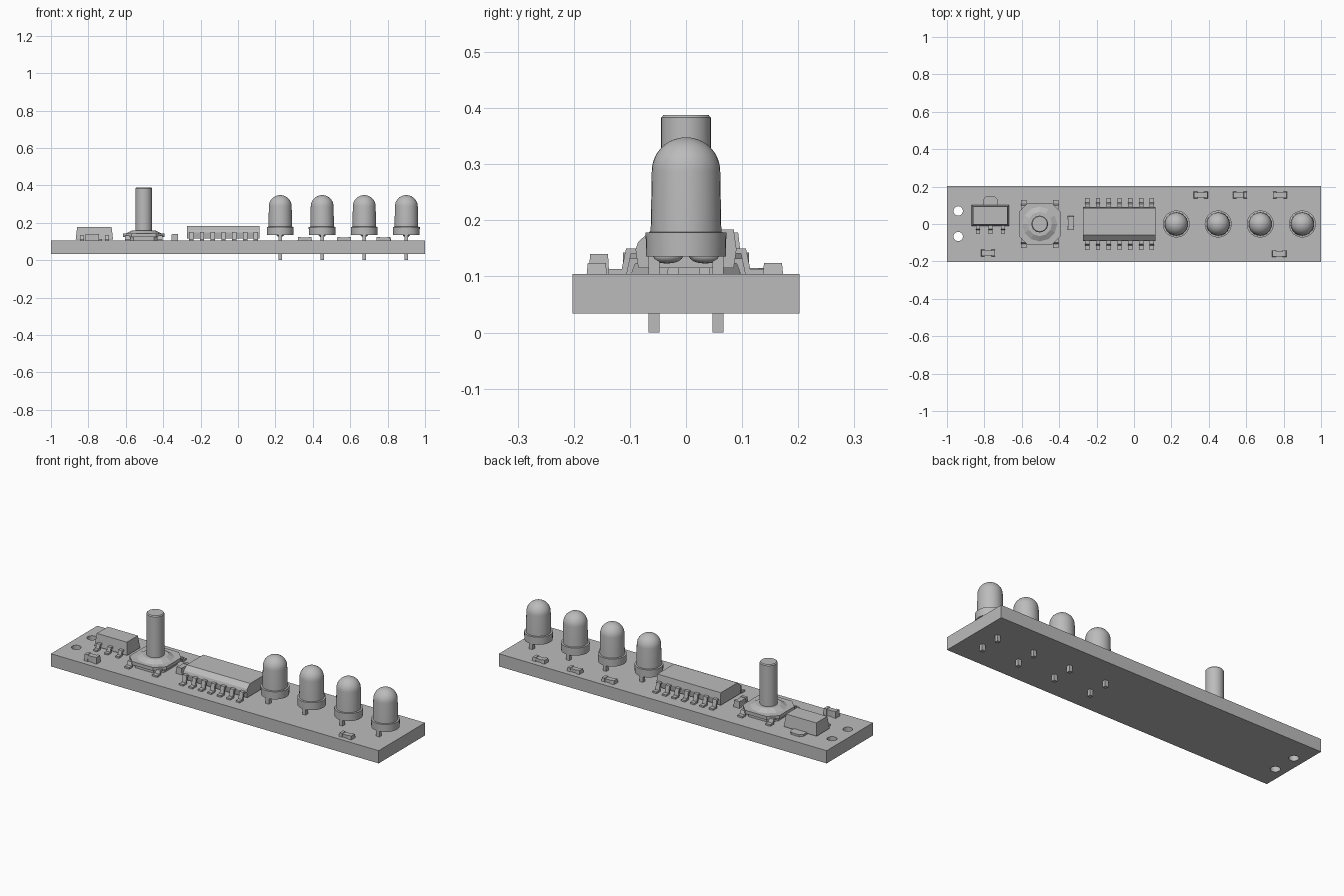
import bpy, bmesh, math
from mathutils import Matrix

if "Cube" in bpy.data.objects:
    bpy.data.objects.remove(bpy.data.objects["Cube"])

grey = bpy.data.materials.new("plain grey")
grey.use_nodes = True
grey.diffuse_color = (0.5, 0.5, 0.5, 1)
grey.node_tree.nodes["Principled BSDF"].inputs["Base Color"].default_value = (0.5, 0.5, 0.5, 1)

TOP = 0.104      # upper face of the board
BOTTOM = 0.034   # lower face of the board


def finish(bm, name, loc=(0, 0, 0), turn=0, smooth=False):
    bmesh.ops.recalc_face_normals(bm, faces=bm.faces)
    mesh = bpy.data.meshes.new(name)
    bm.to_mesh(mesh)
    bm.free()
    mesh.materials.append(grey)
    obj = bpy.data.objects.new(name, mesh)
    bpy.context.collection.objects.link(obj)
    obj.location = loc
    obj.rotation_euler.z = turn
    if smooth:
        bpy.ops.object.select_all(action="DESELECT")
        obj.select_set(True)
        bpy.context.view_layer.objects.active = obj
        bpy.ops.object.shade_smooth_by_angle(angle=math.radians(35))
    return obj


def box(name, x0, x1, y0, y1, z0, z1):
    bm = bmesh.new()
    bmesh.ops.create_cube(bm, size=1)
    bmesh.ops.scale(bm, vec=(x1 - x0, y1 - y0, z1 - z0), verts=bm.verts)
    return finish(bm, name, ((x0 + x1) / 2, (y0 + y1) / 2, (z0 + z1) / 2))


def prism(name, points, depth, axis, loc, turn=0):
    """Extrude a closed outline: 'x' takes (y, z) points, 'z' takes (x, y) points."""
    bm = bmesh.new()
    if axis == "x":
        verts = [bm.verts.new((-depth / 2, a, b)) for a, b in points]
        move = (depth, 0, 0)
    else:
        verts = [bm.verts.new((a, b, 0)) for a, b in points]
        move = (0, 0, depth)
    face = bm.faces.new(verts)
    new = bmesh.ops.extrude_face_region(bm, geom=[face], use_keep_orig=True)["geom"]
    bmesh.ops.translate(bm, vec=move, verts=[v for v in new if isinstance(v, bmesh.types.BMVert)])
    return finish(bm, name, loc, turn)


def lathe(name, profile, loc, steps=32, smooth=True):
    bm = bmesh.new()
    verts = [bm.verts.new((r, 0, z)) for r, z in profile]
    edges = [bm.edges.new(pair) for pair in zip(verts, verts[1:])]
    bmesh.ops.spin(bm, geom=verts + edges, cent=(0, 0, 0), axis=(0, 0, 1),
                   angle=math.tau, steps=steps, use_duplicate=False)
    bmesh.ops.remove_doubles(bm, verts=bm.verts, dist=0.0001)
    return finish(bm, name, loc, smooth=smooth)


def tapered(name, cx, cy, z, w, d, h, inset):
    """Moulded block whose top is a little smaller than its base."""
    bm = bmesh.new()
    bmesh.ops.create_cube(bm, size=1)
    bmesh.ops.translate(bm, vec=(0, 0, 0.5), verts=bm.verts)
    for v in bm.verts:
        k = inset if v.co.z > 0.5 else 0
        v.co.x *= w - 2 * k
        v.co.y *= d - 2 * k
        v.co.z *= h
    return finish(bm, name, (cx, cy, z))


def gull_pin(name, x, y, z, reach, width, turn=0, t=0.009):
    """Bent pin: leaves a body at height z, drops and ends in a flat foot."""
    knee, ankle = reach * 0.4, reach * 0.55
    outline = [(-0.01, z), (knee, z), (ankle, TOP + t), (reach, TOP + t), (reach, TOP),
               (ankle - t, TOP), (knee - t, z - t), (-0.01, z - t)]
    return prism(name, outline, width, "x", (x, y, 0), turn)


# Board with two through holes
board = box("board", -1, 1, -0.202, 0.202, BOTTOM, TOP)
for y in (-0.067, 0.07):
    bm = bmesh.new()
    bmesh.ops.create_cone(bm, cap_ends=True, segments=24, radius1=0.025, radius2=0.025, depth=0.3)
    cutter = finish(bm, "hole_cutter", (-0.94, y, 0.07))
    cutter.hide_render = True
    mod = board.modifiers.new("hole", "BOOLEAN")
    mod.operation, mod.object, mod.solver = "DIFFERENCE", cutter, "EXACT"
    bpy.ops.object.select_all(action="DESELECT")
    bpy.context.view_layer.objects.active = board
    board.select_set(True)
    bpy.ops.object.modifier_apply(modifier=mod.name)
    bpy.data.objects.remove(cutter)

# Lamps: collar, tapering barrel, round dome, two leads through the board
lamp = [(0, 0.136), (0.071, 0.136), (0.072, 0.178), (0.063, 0.179), (0.061, 0.288)]
lamp += [(0.061 * math.cos(a), 0.288 + 0.06 * math.sin(a))
         for a in (math.pi / 2 * i / 9 for i in range(1, 10))]
for x in (0.226, 0.45, 0.675, 0.9):
    lathe("lamp", lamp, (x, 0, 0))
    for side in (-1, 1):
        y = side * 0.057
        box("lamp_lead", x - 0.01, x + 0.01, y - 0.01, y + 0.01, 0, 0.14)
        bm = bmesh.new()
        bmesh.ops.create_uvsphere(bm, u_segments=16, v_segments=8, radius=1)
        bmesh.ops.scale(bm, vec=(0.02, 0.029, 0.014), verts=bm.verts)
        finish(bm, "lamp_foot", (x, side * 0.034, 0.137), smooth=True)

# Long chip with a bevelled front edge and seven pins per side
chip = [(-0.085, 0.115), (0.085, 0.115), (0.09, 0.148), (0.085, 0.184),
        (-0.06, 0.184), (-0.085, 0.162), (-0.09, 0.148)]
prism("chip_body", chip, 0.388, "x", (-0.078, 0, 0))
for i in range(7):
    x = -0.25 + i * 0.0575
    gull_pin("chip_pin", x, 0.086, 0.15, 0.052, 0.024)
    gull_pin("chip_pin", x, -0.086, 0.15, 0.052, 0.024, math.pi)

# Regulator with three pins in front and a wide rounded tab behind
tapered("regulator_body", -0.768, 0.045, 0.11, 0.2, 0.112, 0.068, 0.008)
for x in (-0.835, -0.768, -0.701):
    gull_pin("regulator_pin", x, -0.008, 0.135, 0.045, 0.022, math.pi)
tab = [(-0.04, 0.09), (0.04, 0.09), (0.04, 0.13), (0.025, 0.146), (-0.025, 0.146), (-0.04, 0.13)]
prism("regulator_tab", tab, 0.011, "z", (-0.768, 0, TOP))

# Push button: eight-sided base and cover, round collar, tall shaft, four bent legs
BX = -0.504
cut, half = 0.065, 0.112
octagon = [(half, -cut), (half, cut), (cut, half), (-cut, half),
           (-half, cut), (-half, -cut), (-cut, -half), (cut, -half)]
prism("button_base", [(a * 0.85, b * 0.85) for a, b in octagon], 0.022, "z", (BX, 0, TOP))
prism("button_cover", octagon, 0.019, "z", (BX, 0, 0.124))
lathe("button_collar", [(0.095, 0.142), (0.065, 0.158), (0, 0.158)], (BX, 0, 0), 12, False)
lathe("button_shaft", [(0.0445, 0.15), (0.0445, 0.383), (0.04, 0.388), (0, 0.388)], (BX, 0, 0))
for x in (-0.085, 0.085):
    gull_pin("button_leg", BX + x, 0.08, 0.132, 0.048, 0.03)
    gull_pin("button_leg", BX + x, -0.08, 0.132, 0.048, 0.03, math.pi)


# Small two-ended parts: a core between two slightly larger end caps
def chip_part(name, x, y, height, turn=0):
    place = Matrix.Translation((x, y, TOP)) @ Matrix.Rotation(turn, 4, "Z")
    core = tapered(name + "_core", 0, 0, 0, 0.05, 0.028, height - 0.003, 0)
    core.matrix_world = place
    for side in (-1, 1):
        cap = tapered(name + "_end", 0, 0, 0, 0.02, 0.036, height, 0.002)
        cap.matrix_world = place @ Matrix.Translation((side * 0.028, 0, 0))


for x, y in ((0.357, 0.155), (0.567, 0.155), (0.78, 0.155), (0.777, -0.159)):
    chip_part("resistor", x, y, 0.02)
chip_part("capacitor", -0.78, -0.155, 0.036)
chip_part("capacitor", -0.338, 0.005, 0.036, math.pi / 2)
